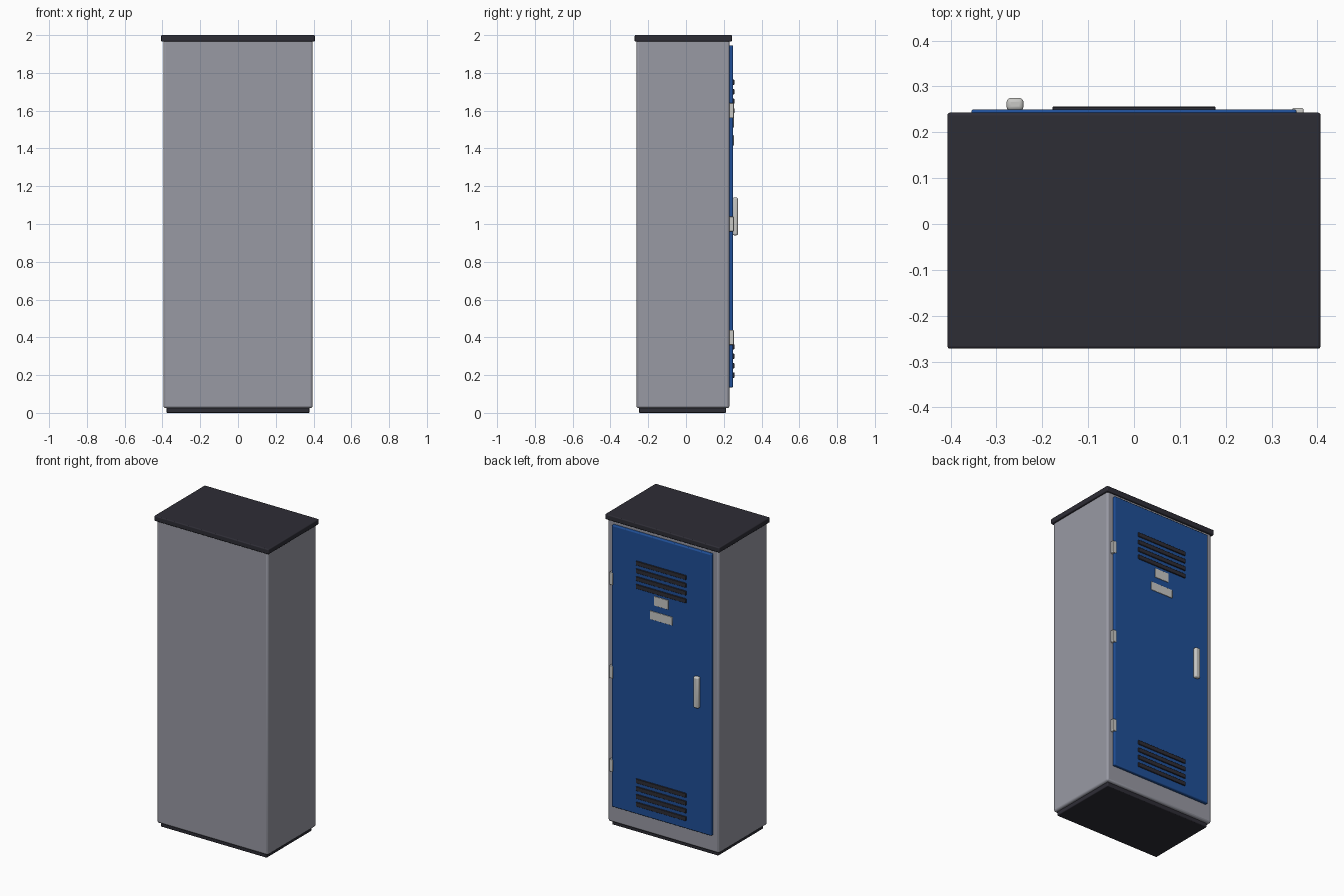
import bpy

cube = bpy.data.objects.get("Cube")
if cube:
    bpy.data.objects.remove(cube, do_unlink=True)


def material(name, colour):
    mat = bpy.data.materials.new(name)
    mat.use_nodes = True
    mat.diffuse_color = (*colour, 1)
    bsdf = next(n for n in mat.node_tree.nodes if n.type == "BSDF_PRINCIPLED")
    bsdf.inputs["Base Color"].default_value = (*colour, 1)
    return mat


GREY = material("steel grey", (0.315, 0.32, 0.37))
DARK = material("charcoal", (0.027, 0.026, 0.036))
BLUE = material("door blue", (0.014, 0.078, 0.31))
LIGHT = material("light metal", (0.58, 0.58, 0.56))


def box(name, x, y, z, mat, bevel=0.0, segments=3):
    """Box spanning the (low, high) range on each axis, with rounded edges."""
    spans = (x, y, z)
    bpy.ops.mesh.primitive_cube_add(size=1, location=[(a + b) / 2 for a, b in spans])
    ob = bpy.context.object
    ob.name = name
    ob.scale = [b - a for a, b in spans]
    bpy.ops.object.transform_apply(location=False, rotation=False, scale=True)
    ob.data.materials.append(mat)
    if bevel:
        mod = ob.modifiers.new("rounded edges", "BEVEL")
        mod.width = bevel
        mod.segments = segments
        bpy.ops.object.shade_smooth_by_angle()
    return ob


# Carcass: plinth, body and overhanging lid
box("plinth", (-0.378, 0.378), (-0.248, 0.212), (0, 0.04), DARK, 0.005)
box("body", (-0.395, 0.395), (-0.262, 0.23), (0.025, 1.975), GREY, 0.012)
box("lid", (-0.407, 0.407), (-0.272, 0.243), (1.966, 2.0), DARK, 0.006)

# Door on the rear side
box("door", (-0.355, 0.355), (0.225, 0.25), (0.135, 1.945), BLUE, 0.006)

# Two banks of four vent slats
for bank, lowest in (("lower", 0.2), ("upper", 1.6)):
    for i in range(4):
        z = lowest + 0.05 * i
        box(f"{bank}_vent_{i + 1}", (-0.178, 0.178), (0.247, 0.256),
            (z - 0.014, z + 0.014), DARK, 0.002, 1)

# Label plates below the upper vents
box("number_plate", (-0.05, 0.05), (0.247, 0.253), (1.51, 1.57), LIGHT, 0.001, 1)
box("name_plate", (-0.08, 0.08), (0.247, 0.253), (1.415, 1.47), LIGHT, 0.001, 1)

# Hinges and handle
for label, z in (("bottom", 0.4), ("middle", 1.0), ("top", 1.6)):
    box(f"{label}_hinge", (0.345, 0.37), (0.225, 0.253),
        (z - 0.04, z + 0.04), LIGHT, 0.004)
box("handle", (-0.278, -0.241), (0.247, 0.275), (0.94, 1.14), LIGHT, 0.009)
